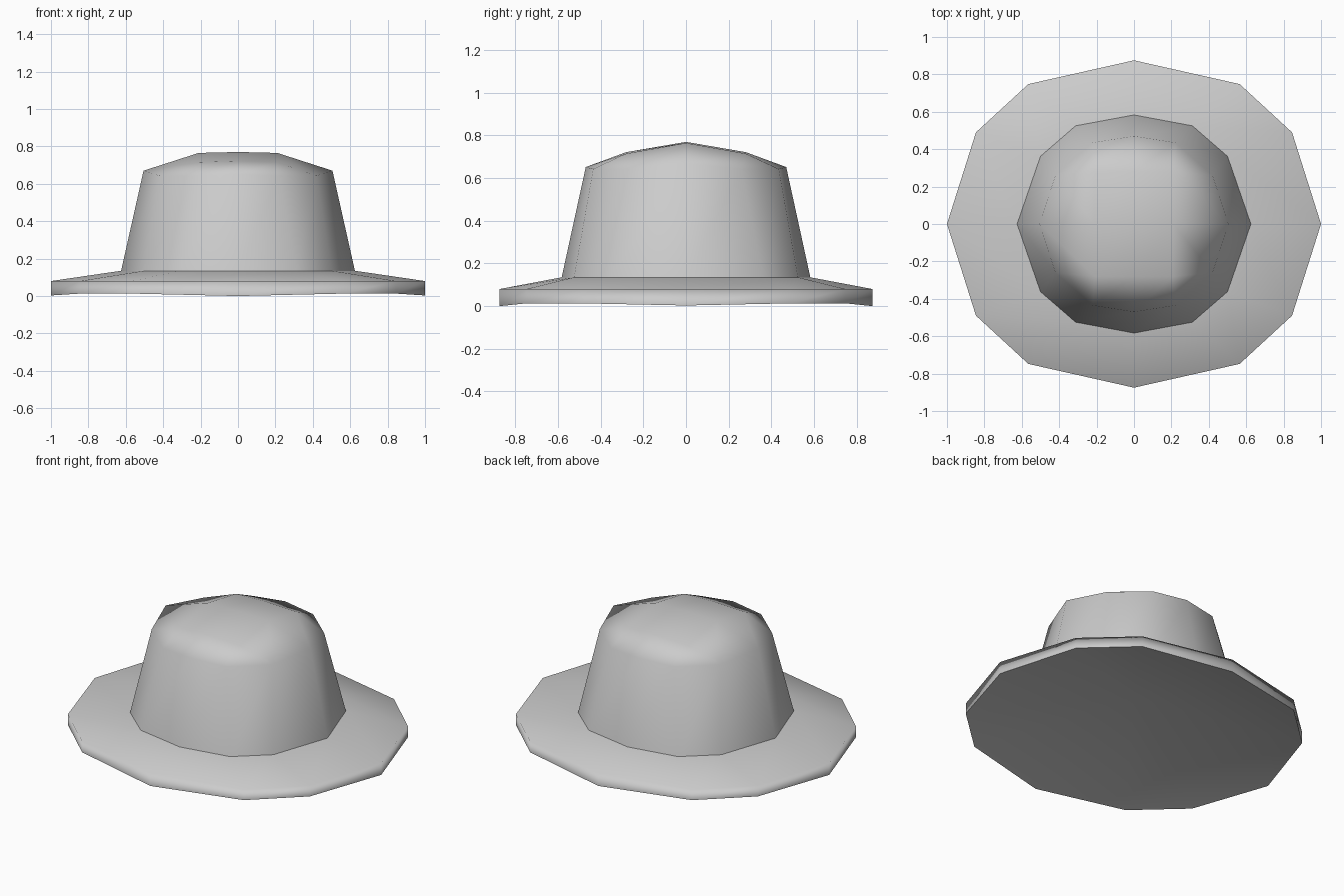
import bpy, bmesh

cube = bpy.data.objects.get("Cube")
if cube:
    bpy.data.objects.remove(cube, do_unlink=True)

mat = bpy.data.materials.new("plain_grey")
mat.use_nodes = True
GREY = (0.6, 0.6, 0.6, 1)
mat.diffuse_color = GREY
mat.node_tree.nodes["Principled BSDF"].inputs["Base Color"].default_value = GREY


def ring(bm, quarter, z, end_z, side_z):
    """Twelve-sided oval mirrored from the four points of one quarter."""
    a, b, c, d = quarter
    points = [a, b, c, d, (-c[0], c[1]), (-b[0], b[1])]
    points += [(-x, -y) for x, y in points]
    levels = [end_z, z, z, side_z, z, z] * 2
    return [bm.verts.new((x, y, h)) for (x, y), h in zip(points, levels)]


def bridge(bm, low, high):
    for i in range(12):
        j = (i + 1) % 12
        bm.faces.new((low[i], low[j], high[j], high[i]))


def finish(bm, name):
    for f in bm.faces:
        f.smooth = True
    mesh = bpy.data.meshes.new(name)
    bm.to_mesh(mesh)
    bm.free()
    mesh.materials.append(mat)
    obj = bpy.data.objects.new(name, mesh)
    bpy.context.collection.objects.link(obj)
    soften = obj.modifiers.new("area_normals", 'WEIGHTED_NORMAL')
    soften.mode = 'FACE_AREA'
    soften.keep_sharp = True


OUTER = [(1, 0), (0.845, 0.49), (0.565, 0.748), (0, 0.875)]
BASE = [(0.625, 0), (0.5, 0.362), (0.312, 0.525), (0, 0.583)]
RIM = [(0.505, 0), (0.42, 0.26), (0.22, 0.435), (0, 0.47)]

# Brim: sloping top, crisp lower edge and a hollowed underside
bm = bmesh.new()
under = ring(bm, OUTER, 0.013, 0.003, 0.0)
edge = ring(bm, OUTER, 0.08, 0.08, 0.08)
inner = ring(bm, BASE, 0.135, 0.135, 0.135)
bridge(bm, under, edge)
bridge(bm, edge, inner)
centre = bm.verts.new((0, 0, 0.22))
for i in range(12):
    j = (i + 1) % 12
    bm.faces.new((centre, under[j], under[i]))
    bm.edges.get((under[i], under[j])).smooth = False
finish(bm, "brim")

# Crown: tapered wall closed by a domed grid of patches
bm = bmesh.new()
base = ring(bm, BASE, 0.135, 0.135, 0.135)
rim = ring(bm, RIM, 0.643, 0.67, 0.652)
bridge(bm, base, rim)
heights = {(0, 0): 0.77, (1, 0): 0.765, (0, 1): 0.722, (1, 1): 0.715}
grid = {(i, j): bm.verts.new((0.21 * i, 0.28 * j, heights[abs(i), abs(j)]))
        for i in (-1, 0, 1) for j in (-1, 0, 1)}
for i in (-1, 0):
    for j in (-1, 0):
        bm.faces.new((grid[i, j], grid[i + 1, j], grid[i + 1, j + 1], grid[i, j + 1]))
loop = [(1, 0), (1, 1), (1, 1), (0, 1), (-1, 1), (-1, 1)]
loop += [(-i, -j) for i, j in loop]
for k in range(12):
    n = (k + 1) % 12
    a, b = grid[loop[k]], grid[loop[n]]
    bm.faces.new((rim[k], rim[n], b) if a is b else (rim[k], rim[n], b, a))
finish(bm, "crown")
